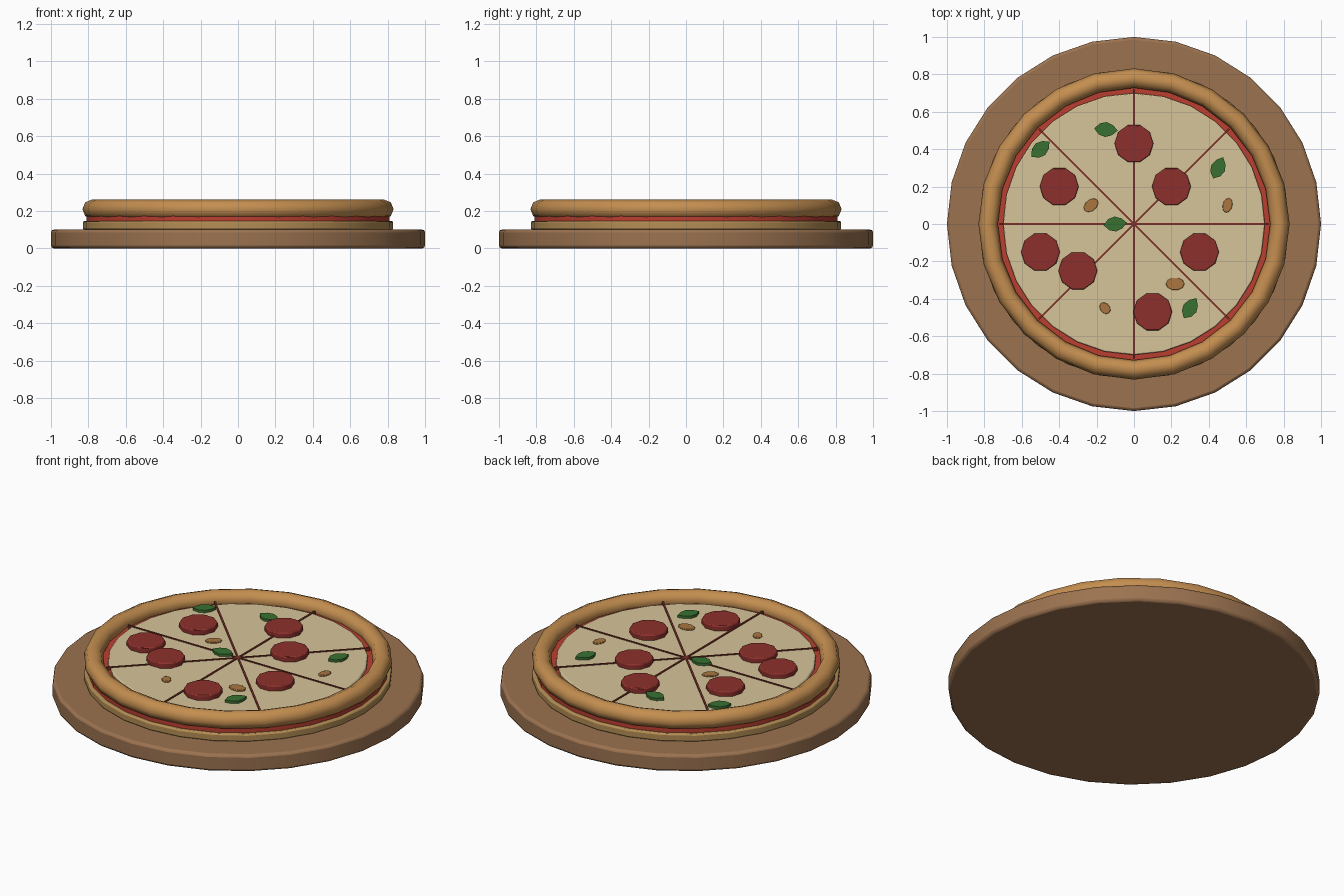
import bpy, bmesh, math
from mathutils import Matrix

if "Cube" in bpy.data.objects:
    bpy.data.objects.remove(bpy.data.objects["Cube"])


def material(name, rgb):
    m = bpy.data.materials.new(name)
    m.diffuse_color = (*rgb, 1)
    m.use_nodes = True
    m.node_tree.nodes["Principled BSDF"].inputs["Base Color"].default_value = m.diffuse_color
    return m


WOOD = material("wood", (0.33, 0.17, 0.08))
DOUGH = material("dough", (0.46, 0.27, 0.09))
CRUST = material("baked_crust", (0.55, 0.27, 0.08))
SAUCE = material("tomato_sauce", (0.50, 0.05, 0.03))
CHEESE = material("melted_cheese", (0.68, 0.56, 0.32))
MEAT = material("pepperoni", (0.27, 0.03, 0.025))
LEAF = material("basil", (0.04, 0.16, 0.03))
BROWN = material("browned_cheese", (0.40, 0.18, 0.05))
CUT = material("slice_cut", (0.20, 0.03, 0.02))


def finish(name, bm, mat, bevel=0, smooth=True):
    bmesh.ops.recalc_face_normals(bm, faces=bm.faces)
    me = bpy.data.meshes.new(name)
    bm.to_mesh(me)
    bm.free()
    me.materials.append(mat)
    ob = bpy.data.objects.new(name, me)
    bpy.context.collection.objects.link(ob)
    if bevel:
        mod = ob.modifiers.new("soft_edge", 'BEVEL')
        mod.width, mod.segments = bevel, 2
        mod.limit_method, mod.angle_limit = 'ANGLE', math.radians(50)
    if smooth:
        bpy.ops.object.select_all(action='DESELECT')
        ob.select_set(True)
        bpy.context.view_layer.objects.active = ob
        bpy.ops.object.shade_smooth_by_angle(angle=math.radians(40))
    return ob


def slab(name, outline, z0, z1, mat, bevel=0, loc=(0, 0), turn=0, smooth=True):
    """Extrude a flat outline from z0 up to z1."""
    bm = bmesh.new()
    face = bm.faces.new([bm.verts.new((x, y, z0)) for x, y in outline])
    top = bmesh.ops.extrude_face_region(bm, geom=[face])["geom"]
    bmesh.ops.translate(bm, vec=(0, 0, z1 - z0),
                        verts=[g for g in top if isinstance(g, bmesh.types.BMVert)])
    bm.transform(Matrix.Translation((*loc, 0)) @ Matrix.Rotation(math.radians(turn), 4, 'Z'))
    return finish(name, bm, mat, bevel, smooth)


def oval(n, rx, ry=None):
    ry = ry or rx
    return [(rx * math.cos(math.tau * i / n), ry * math.sin(math.tau * i / n)) for i in range(n)]


# Board and stacked pizza layers
slab("wooden_board", oval(28, 1.0), 0, 0.10, WOOD, 0.015)
slab("dough_base", oval(28, 0.83), 0.10, 0.145, DOUGH, 0.008)
slab("sauce_layer", oval(28, 0.81), 0.14, 0.195, SAUCE)
slab("cheese_layer", oval(28, 0.70), 0.17, 0.213, CHEESE, 0.006)

# Rolled crust ring
bm = bmesh.new()
SEG, SIDES = 24, 8
rings = []
for i in range(SEG):
    a = math.tau * i / SEG
    ring = []
    for j in range(SIDES):
        b = math.tau * j / SIDES
        r = 0.78 + 0.052 * math.cos(b)
        ring.append(bm.verts.new((r * math.cos(a), r * math.sin(a), 0.209 + 0.052 * math.sin(b))))
    rings.append(ring)
for i in range(SEG):
    p, q = rings[i], rings[(i + 1) % SEG]
    for j in range(SIDES):
        k = (j + 1) % SIDES
        bm.faces.new((p[j], q[j], q[k], p[k]))
crust = finish("crust_ring", bm, CRUST, smooth=False)
crust.data.polygons.foreach_set("use_smooth", [True] * len(crust.data.polygons))

# Slice cuts: four strips across the whole pizza
strip = [(-0.72, -0.005), (0.72, -0.005), (0.72, 0.005), (-0.72, 0.005)]
for i in range(4):
    slab(f"slice_cut_{i + 1}", strip, 0.20, 0.2175 + i * 0.0003, CUT, turn=45 * i, smooth=False)

# Pepperoni discs
for i, p in enumerate([(0, 0.43), (0.2, 0.2), (-0.4, 0.2), (-0.5, -0.15),
                       (-0.3, -0.25), (0.35, -0.15), (0.1, -0.47)]):
    slab(f"pepperoni_{i + 1}", oval(10, 0.104), 0.208, 0.244, MEAT, 0.006, p)

# Basil leaves
half = [(-0.035, 0.03), (0.0, 0.04), (0.035, 0.027)]
leaf = [(-0.063, 0)] + [(x, -y) for x, y in half] + [(0.063, 0)] + half[::-1]
for i, (x, y, t) in enumerate([(-0.5, 0.4, 40), (-0.15, 0.505, -5), (0.45, 0.3, 65),
                               (-0.1, 0, 6), (0.3, -0.45, 58)]):
    slab(f"basil_leaf_{i + 1}", leaf, 0.21, 0.228, LEAF, loc=(x, y), turn=t)

# Browned cheese spots
for i, (x, y, rx, ry, t) in enumerate([(-0.23, 0.1, 0.045, 0.03, 40), (0.5, 0.1, 0.04, 0.026, 75),
                                       (0.22, -0.32, 0.05, 0.034, 0), (-0.155, -0.45, 0.034, 0.026, -50)]):
    slab(f"browned_spot_{i + 1}", oval(10, rx, ry), 0.208, 0.221, BROWN, 0.003, (x, y), t)
